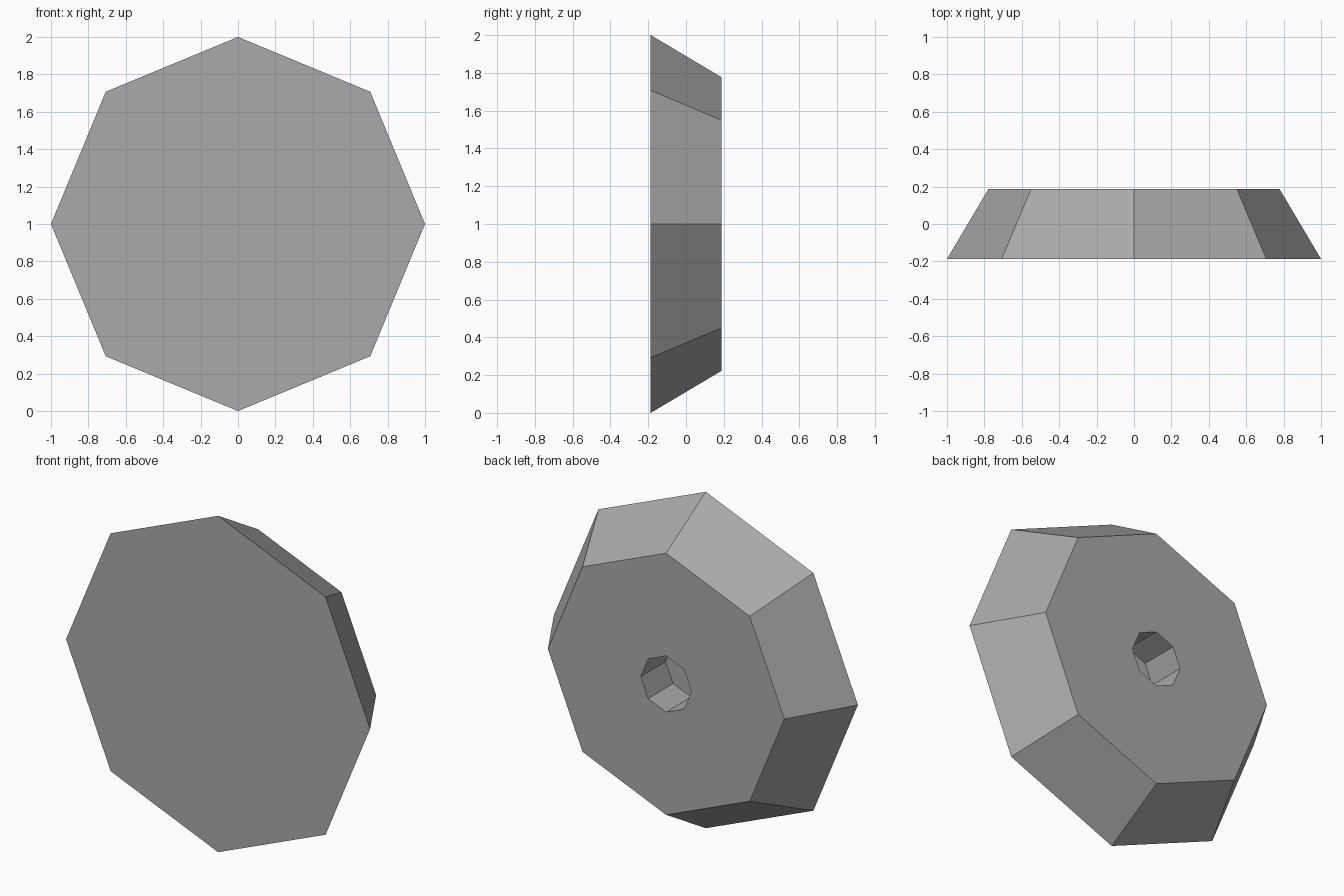
import bpy, bmesh, math

SIDES = 8

old = bpy.data.objects.get("Cube")
if old:
    bpy.data.objects.remove(old, do_unlink=True)

grey = bpy.data.materials.new("plain grey")
grey.use_nodes = True
color = (0.4, 0.4, 0.4, 1)
grey.diffuse_color = color
grey.node_tree.nodes["Principled BSDF"].inputs["Base Color"].default_value = color


def ring(bm, radius, y):
    """Octagon facing along y, centred on the axis of the disc."""
    steps = [2 * math.pi * i / SIDES for i in range(SIDES)]
    return [bm.verts.new((radius * math.cos(a), y, 1 + radius * math.sin(a))) for a in steps]


# Lathe-like profile: front rim, back rim, socket mouth, socket floor
profile = [(1.0, -0.187), (0.778, 0.187), (0.167, 0.187), (0.167, -0.047)]
bm = bmesh.new()
rings = [ring(bm, r, y) for r, y in profile]
for a, b in zip(rings, rings[1:]):
    for i in range(SIDES):
        j = (i + 1) % SIDES
        bm.faces.new((a[i], a[j], b[j], b[i]))

# Front face and socket floor
bm.faces.new(rings[0])
bm.faces.new(rings[-1])
bmesh.ops.recalc_face_normals(bm, faces=bm.faces)

mesh = bpy.data.meshes.new("tapered_disc")
bm.to_mesh(mesh)
bm.free()
mesh.materials.append(grey)
disc = bpy.data.objects.new("tapered_disc", mesh)
bpy.context.collection.objects.link(disc)
